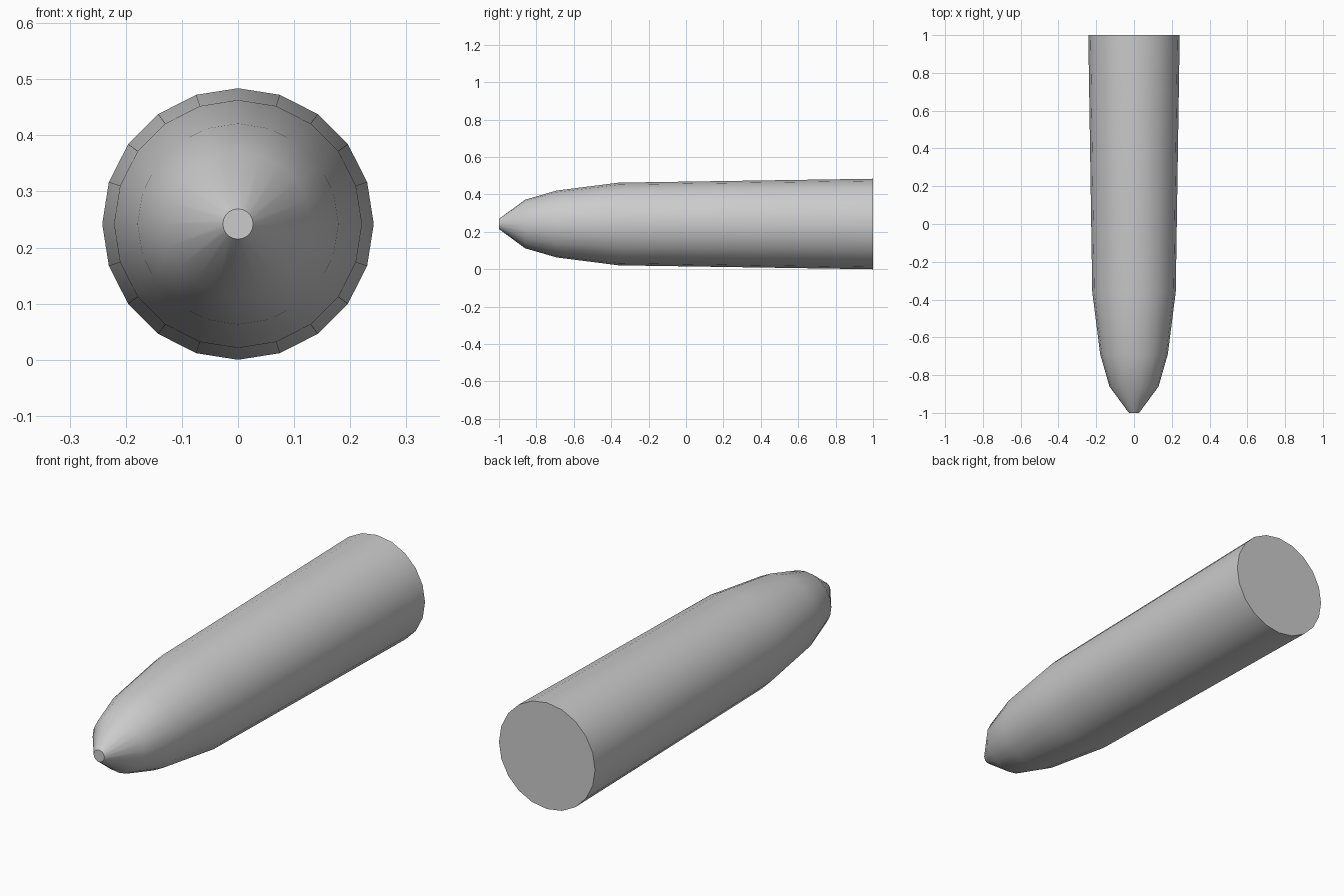
import bpy, bmesh
from math import sin, cos, pi, radians

cube = bpy.data.objects.get("Cube")
if cube:
    bpy.data.objects.remove(cube, do_unlink=True)

# Single grey finish
grey = bpy.data.materials.new("plain_grey")
grey.use_nodes = True
colour = (0.6, 0.6, 0.6, 1)
grey.diffuse_color = colour
grey.node_tree.nodes["Principled BSDF"].inputs["Base Color"].default_value = colour

# Profile from blunt tip to flat base: (y, radius)
PROFILE = [(-1, 0.027), (-0.86, 0.13), (-0.69, 0.179), (-0.36, 0.221), (1, 0.242)]
SIDES = 20
AXIS_Z = 0.242


def lathe(name, profile, sides, axis_z, material):
    """Revolve a profile around a line parallel to y and cap both ends."""
    bm = bmesh.new()
    rings = []
    for y, r in profile:
        angles = [2 * pi * i / sides for i in range(sides)]
        rings.append([bm.verts.new((r * cos(a), y, axis_z + r * sin(a))) for a in angles])
    for a, b in zip(rings, rings[1:]):
        for i in range(sides):
            j = (i + 1) % sides
            bm.faces.new((a[i], a[j], b[j], b[i]))
    bm.faces.new(rings[0])
    bm.faces.new(rings[-1])
    bmesh.ops.recalc_face_normals(bm, faces=bm.faces)
    mesh = bpy.data.meshes.new(name)
    bm.to_mesh(mesh)
    bm.free()
    mesh.materials.append(material)
    obj = bpy.data.objects.new(name, mesh)
    bpy.context.collection.objects.link(obj)
    return obj


# Tapered body with rounded nose, smooth sides and crisp end caps
body = lathe("tapered_body", PROFILE, SIDES, AXIS_Z, grey)
bpy.ops.object.select_all(action="DESELECT")
body.select_set(True)
bpy.context.view_layer.objects.active = body
bpy.ops.object.shade_smooth_by_angle(angle=radians(40))
